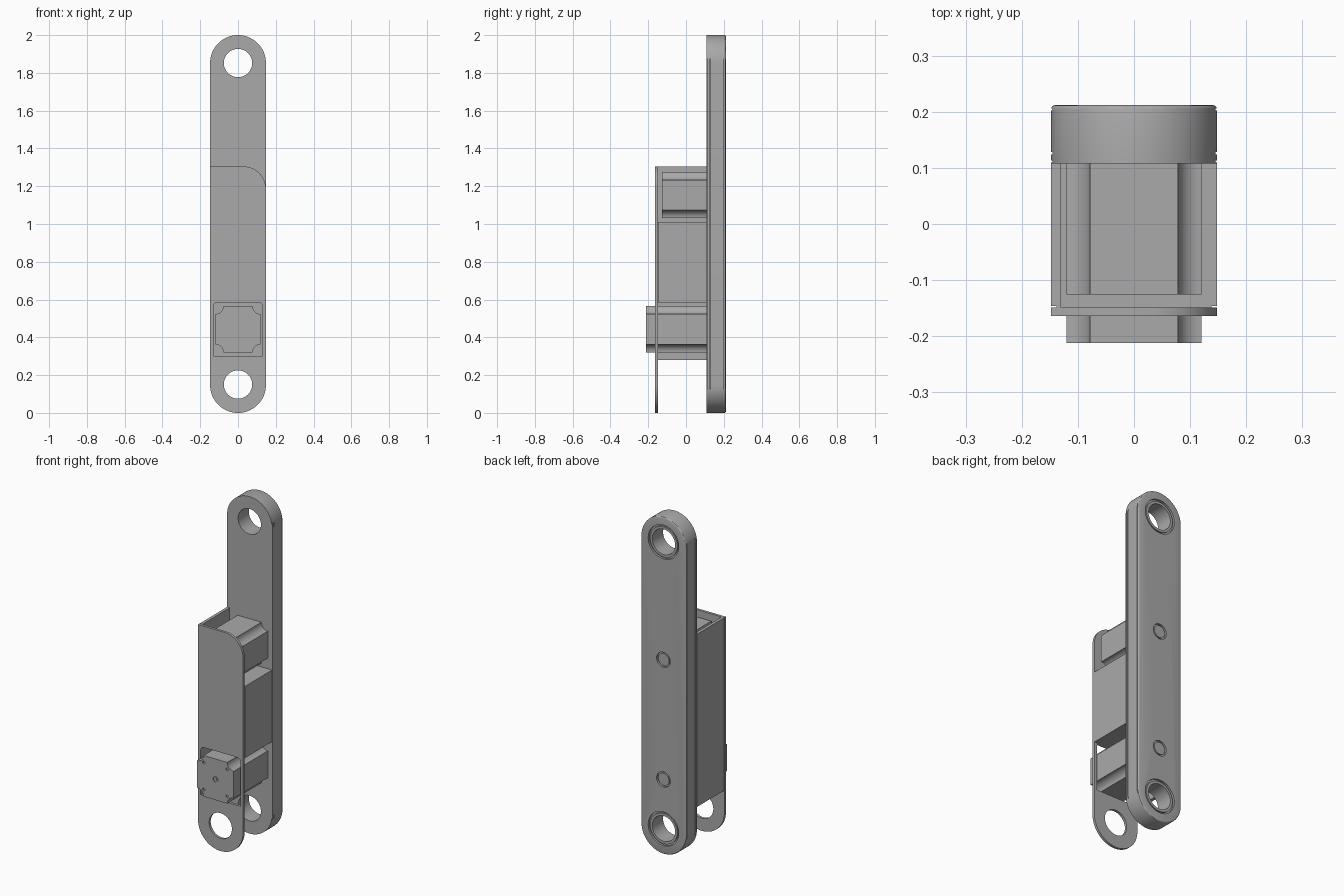
import bpy, bmesh, math
from mathutils import Vector

cube = bpy.data.objects.get("Cube")
if cube:
    bpy.data.objects.remove(cube, do_unlink=True)

grey = bpy.data.materials.new("plain grey")
grey.use_nodes = True
grey.diffuse_color = (0.4, 0.4, 0.4, 1)
grey.node_tree.nodes["Principled BSDF"].inputs["Base Color"].default_value = (0.4, 0.4, 0.4, 1)

HALF = 0.148            # half width of the link
BACK, SEAT = 0.212, 0.108   # rear face and mounting face of the beam
LOW_PIVOT, HIGH_PIVOT = 0.15, 1.852
LOW_MOTOR, HIGH_MOTOR = 0.443, 1.153


def arc(cx, cz, r, start, end, n):
    """Points on an arc in the XZ plane, angles in degrees."""
    angles = [math.radians(start + (end - start) * i / n) for i in range(n + 1)]
    return [(cx + r * math.cos(a), cz + r * math.sin(a)) for a in angles]


def prism(name, outline, y0, y1, round_back=0):
    """Extrude an XZ outline from y0 to y1."""
    bm = bmesh.new()
    face = bm.faces.new([bm.verts.new((x, y0, z)) for x, z in outline])
    made = bmesh.ops.extrude_face_region(bm, geom=[face])["geom"]
    moved = [v for v in made if isinstance(v, bmesh.types.BMVert)]
    bmesh.ops.translate(bm, verts=moved, vec=Vector((0, y1 - y0, 0)))
    if round_back:
        rim = [e for e in bm.edges if all(abs(v.co.y - y1) < 1e-5 for v in e.verts)]
        bmesh.ops.bevel(bm, geom=rim, offset=round_back, segments=3, profile=0.5, affect='EDGES')
    bmesh.ops.recalc_face_normals(bm, faces=bm.faces)
    mesh = bpy.data.meshes.new(name)
    bm.to_mesh(mesh)
    bm.free()
    mesh.materials.append(grey)
    obj = bpy.data.objects.new(name, mesh)
    bpy.context.collection.objects.link(obj)
    return obj


def disc(name, x, z, r, y0, y1, n=48):
    return prism(name, arc(x, z, r, 0, 360, n)[:-1], y0, y1)


def box(name, x0, x1, y0, y1, z0, z1):
    return prism(name, [(x0, z0), (x1, z0), (x1, z1), (x0, z1)], y0, y1)


def cut(obj, *cutters):
    """Subtract each cutter, bake the result and drop the cutters."""
    for c in cutters:
        c.hide_render = True
        mod = obj.modifiers.new("cut", 'BOOLEAN')
        mod.operation, mod.solver, mod.object = 'DIFFERENCE', 'EXACT', c
    graph = bpy.context.evaluated_depsgraph_get()
    baked = bpy.data.meshes.new_from_object(obj.evaluated_get(graph))
    obj.modifiers.clear()
    obj.data = baked
    for c in cutters:
        bpy.data.objects.remove(c, do_unlink=True)
    return obj


def motor(name, z, y0, y1):
    """Square motor body with concave corner notches."""
    w, h, r = 0.12, 0.122, 0.042
    outline = []
    for sx, sz, a in ((1, 1, 270), (-1, 1, 360), (-1, -1, 90), (1, -1, 180)):
        outline += arc(sx * w, z + sz * h, r, a, a - 90, 8)
    return prism(name, outline, y0, y1)


# Rear beam: rounded bar, pivot bores, bearing seats and side grooves
stadium = arc(0, HIGH_PIVOT, HALF, 0, 180, 32) + arc(0, HALF, HALF, 180, 360, 32)
beam = prism("rear_beam", stadium, SEAT, BACK, 0.008)
cutters = []
for z in (LOW_PIVOT, HIGH_PIVOT):
    cutters.append(disc("bore", 0, z, 0.09, 0.0, 0.3))
    cutters.append(disc("seat", 0, z, 0.1, BACK - 0.012, 0.3))
for z in (LOW_MOTOR, HIGH_MOTOR):
    cutters.append(disc("shaft_seat", 0, z, 0.045, BACK - 0.012, 0.3, 32))
for side in (-1, 1):
    for y in (0.1115, 0.126, 0.204):
        xs = sorted((side * 0.138, side * 0.2))
        cutters.append(box("groove", xs[0], xs[1], y - 0.002, y + 0.002, 0.12, 1.88))
cut(beam, *cutters)

# Bearing sleeves and shaft ends
for label, z in (("lower", LOW_PIVOT), ("upper", HIGH_PIVOT)):
    sleeve = disc(label + "_bearing_sleeve", 0, z, 0.09, SEAT, BACK - 0.003)
    cut(sleeve, disc("bore", 0, z, 0.075, 0.0, 0.3))
for label, z in (("lower", LOW_MOTOR), ("upper", HIGH_MOTOR)):
    disc(label + "_shaft_end", 0, z, 0.036, BACK - 0.012, BACK - 0.002, 32)

# Front plate with one rounded top corner, pivot hole and motor window
outline = arc(0.028, 1.185, 0.12, 0, 90, 16) + [(-HALF, 1.305)]
outline += arc(0, HALF, HALF, 180, 360, 32)
plate = prism("front_plate", outline, -0.164, -0.149)
window = arc(0.11, 0.565, 0.02, 0, 90, 6) + arc(-0.11, 0.565, 0.02, 90, 180, 6)
window += [(-0.13, 0.3), (0.13, 0.3)]
cut(plate, disc("hole", 0, LOW_PIVOT, 0.075, -0.3, 0), prism("window", window, -0.3, 0))

# Side wall and middle block, each joined to the plate by a narrow spacer
box("side_wall", -HALF, -0.13, -0.146, SEAT, 0.28, 1.305)
box("side_wall_spacer", -0.138, -0.13, -0.149, -0.146, 0.28, 1.305)
box("middle_block", -0.13, HALF, -0.146, SEAT, 0.585, 1.01)
box("middle_block_spacer", -0.13, 0.138, -0.149, -0.146, 0.585, 1.01)

# Motors
motor("upper_motor", HIGH_MOTOR, -0.126, SEAT)
lower = motor("lower_motor", LOW_MOTOR, -BACK, SEAT)
holes = [disc("screw", sx * 0.076, LOW_MOTOR + sz * 0.08, 0.008, -0.3, -0.206, 16)
         for sx in (-1, 1) for sz in (-1, 1)]
cut(lower, disc("shaft_hole", 0, LOW_MOTOR, 0.016, -0.3, -0.206, 24), *holes)
disc("lower_motor_shaft", 0, LOW_MOTOR, 0.008, -0.211, -0.206, 16)

# Smooth the curved walls, keep the edges crisp
bpy.context.view_layer.update()
for obj in bpy.context.collection.objects:
    if obj.type == 'MESH' and grey.name in obj.data.materials:
        bpy.ops.object.select_all(action='DESELECT')
        obj.select_set(True)
        bpy.context.view_layer.objects.active = obj
        bpy.ops.object.shade_smooth_by_angle(angle=math.radians(30))
